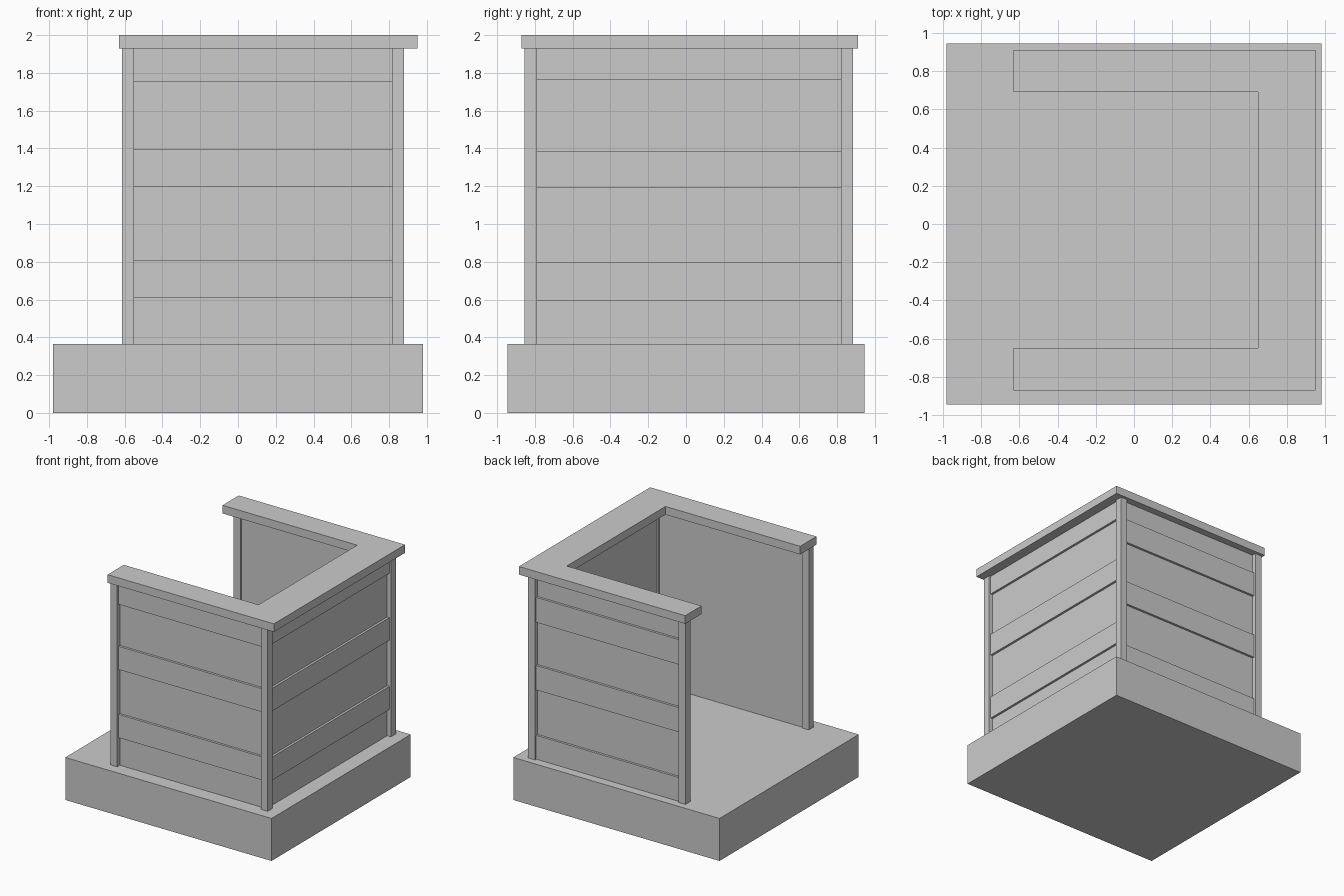
import bpy, bmesh

if "Cube" in bpy.data.objects:
    bpy.data.objects.remove(bpy.data.objects["Cube"])


def make_mesh(name, bm):
    bmesh.ops.recalc_face_normals(bm, faces=bm.faces)
    me = bpy.data.meshes.new(name)
    bm.to_mesh(me)
    bm.free()
    ob = bpy.data.objects.new(name, me)
    bpy.context.collection.objects.link(ob)
    return ob


def box(name, x, y, z):
    bm = bmesh.new()
    bmesh.ops.create_cube(bm, size=1)
    for v in bm.verts:
        v.co = [(r[0] + r[1]) / 2 + c * (r[1] - r[0]) for c, r in zip(v.co, (x, y, z))]
    return make_mesh(name, bm)


FLOOR, TOP = 0.365, 1.93
X0, X1, Y0, Y1 = -0.615, 0.88, -0.855, 0.885   # outer faces of the posts
P = 0.065                                      # post width

# Base slab
box("base", (-0.98, 0.98), (-0.945, 0.945), (0, FLOOR))

# Corner posts
for xn, x in (("left", X0), ("right", X1 - P)):
    for yn, y in (("front", Y0), ("back", Y1 - P)):
        box(f"{yn}_{xn}_post", (x, x + P), (y, y + P), (FLOOR, TOP))


# Thin wall panel plus raised boards, set back from the outer post face
def wall(name, axis, outer, inward, span, boards):
    def slab(part, a, b, z):
        depth = sorted((outer + inward * a, outer + inward * b))
        x, y = (depth, span) if axis == "x" else (span, depth)
        box(f"{name}_{part}", x, y, z)

    slab("panel", 0.036, 0.053, (FLOOR, TOP))
    for i, z in enumerate(boards):
        slab(f"board_{i + 1}", 0.016, 0.036, z)


span_x, span_y = (X0 + P, X1 - P), (Y0 + P, Y1 - P)
wall("front_wall", "y", Y0, 1, span_x, [(0.61, 0.81), (1.195, 1.395), (1.755, TOP)])
wall("right_wall", "x", X1, -1, span_y, [(0.595, 0.795), (1.19, 1.385), (1.765, TOP)])
wall("back_wall", "y", Y1, -1, span_x, [(FLOOR, 0.57), (0.96, 1.17), (1.54, 1.755)])

# U-shaped counter cap
outline = [(-0.63, -0.87), (0.95, -0.87), (0.95, 0.91), (-0.63, 0.91),
           (-0.63, 0.69), (0.65, 0.69), (0.65, -0.65), (-0.63, -0.65)]
bm = bmesh.new()
face = bm.faces.new([bm.verts.new((x, y, TOP)) for x, y in outline])
ext = bmesh.ops.extrude_face_region(bm, geom=[face], use_keep_orig=True)
for v in ext["geom"]:
    if isinstance(v, bmesh.types.BMVert):
        v.co.z = 2.0
make_mesh("counter_top", bm)
